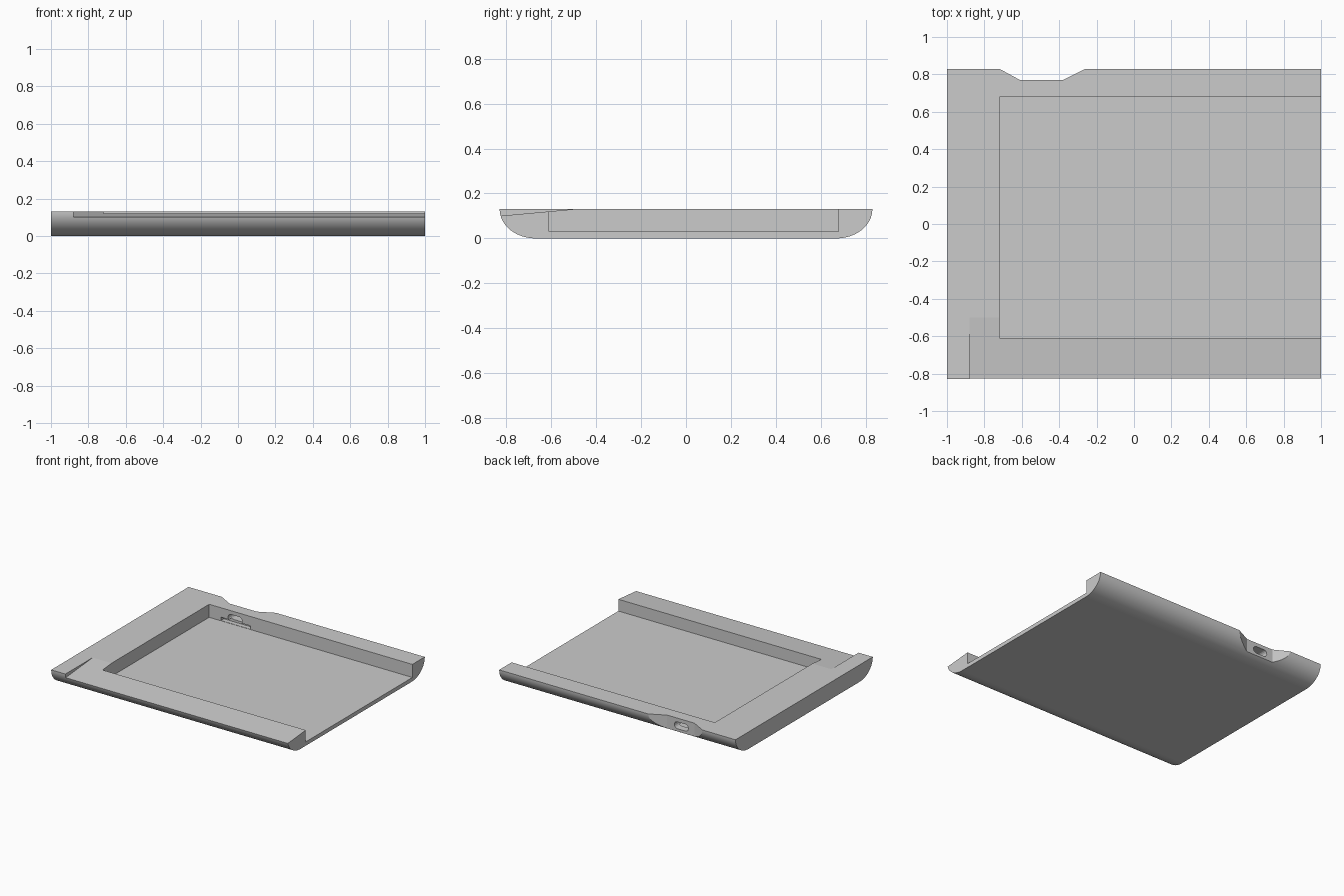
import bpy
import bmesh
from math import sin, cos, pi
from mathutils import Vector

old = bpy.data.objects.get("Cube")
if old:
    bpy.data.objects.remove(old, do_unlink=True)

grey = bpy.data.materials.new("plain_grey")
grey.use_nodes = True
colour = (0.6, 0.6, 0.6, 1)
grey.diffuse_color = colour
grey.node_tree.nodes["Principled BSDF"].inputs["Base Color"].default_value = colour


def prism(name, profile, axis, lo, hi):
    """Extrude a 2D profile along an axis; profile uses the other two axes in order."""
    bm = bmesh.new()
    verts = []
    for p in profile:
        co = list(p)
        co.insert(axis, lo)
        verts.append(bm.verts.new(co))
    face = bm.faces.new(verts)
    out = bmesh.ops.extrude_face_region(bm, geom=[face])
    shift = Vector((0, 0, 0))
    shift[axis] = hi - lo
    moved = [g for g in out["geom"] if isinstance(g, bmesh.types.BMVert)]
    bmesh.ops.translate(bm, verts=moved, vec=shift)
    bmesh.ops.recalc_face_normals(bm, faces=bm.faces[:])
    mesh = bpy.data.meshes.new(name)
    bm.to_mesh(mesh)
    bm.free()
    mesh.materials.append(grey)
    obj = bpy.data.objects.new(name, mesh)
    bpy.context.collection.objects.link(obj)
    return obj


def rect(a0, a1, b0, b1):
    return [(a0, b0), (a1, b0), (a1, b1), (a0, b1)]


# Shell: flat top and bottom, rounded long edges
height, half_depth, round_depth, steps = 0.13, 0.83, 0.16, 16
arc = []
for i in range(steps + 1):
    a = pi / 2 * i / steps
    arc.append((half_depth - round_depth + round_depth * sin(a),
                height - height * cos(a)))
section = arc + [(-y, z) for y, z in reversed(arc)]
shell = prism("case_shell", section, 0, -1, 1)

# Rounded port outline
port = []
for side, start in ((1, -pi / 2), (-1, pi / 2)):
    for i in range(9):
        a = start + pi * i / 8
        port.append((-0.5 + side * 0.034 + 0.026 * cos(a), 0.075 + 0.026 * sin(a)))

# Pocket, front slope, rear notch, port and the slot behind it
notch = [(-0.72, 0.83), (-0.61, 0.77), (-0.38, 0.77), (-0.26, 0.83),
         (-0.26, 0.9), (-0.72, 0.9)]
slope = [(-0.9, 0.0936), (-0.5, 0.13), (-0.5, 0.2), (-0.9, 0.2)]
cutters = [
    prism("pocket_cutter", rect(-0.72, 1.1, -0.61, 0.68), 2, 0.03, 0.3),
    prism("slope_cutter", slope, 0, -0.88, 1.1),
    prism("notch_cutter", notch, 2, -0.1, 0.3),
    prism("port_cutter", port, 1, 0.6, 0.9),
    prism("slot_cutter", rect(-0.62, -0.37, 0.032, 0.058), 1, 0.6, 0.715),
]
bpy.context.view_layer.objects.active = shell
for cutter in cutters:
    cutter.hide_render = True
    mod = shell.modifiers.new(cutter.name, 'BOOLEAN')
    mod.operation = 'DIFFERENCE'
    mod.solver = 'EXACT'
    mod.object = cutter
    bpy.ops.object.modifier_apply(modifier=mod.name)
for cutter in cutters:
    bpy.data.objects.remove(cutter, do_unlink=True)

# Smooth only the rounded edges, keep the flat faces crisp
for poly in shell.data.polygons:
    n = poly.normal
    poly.use_smooth = -0.9999 < n.z < -0.02 and abs(n.y) > 0.01 and abs(n.x) < 0.01
